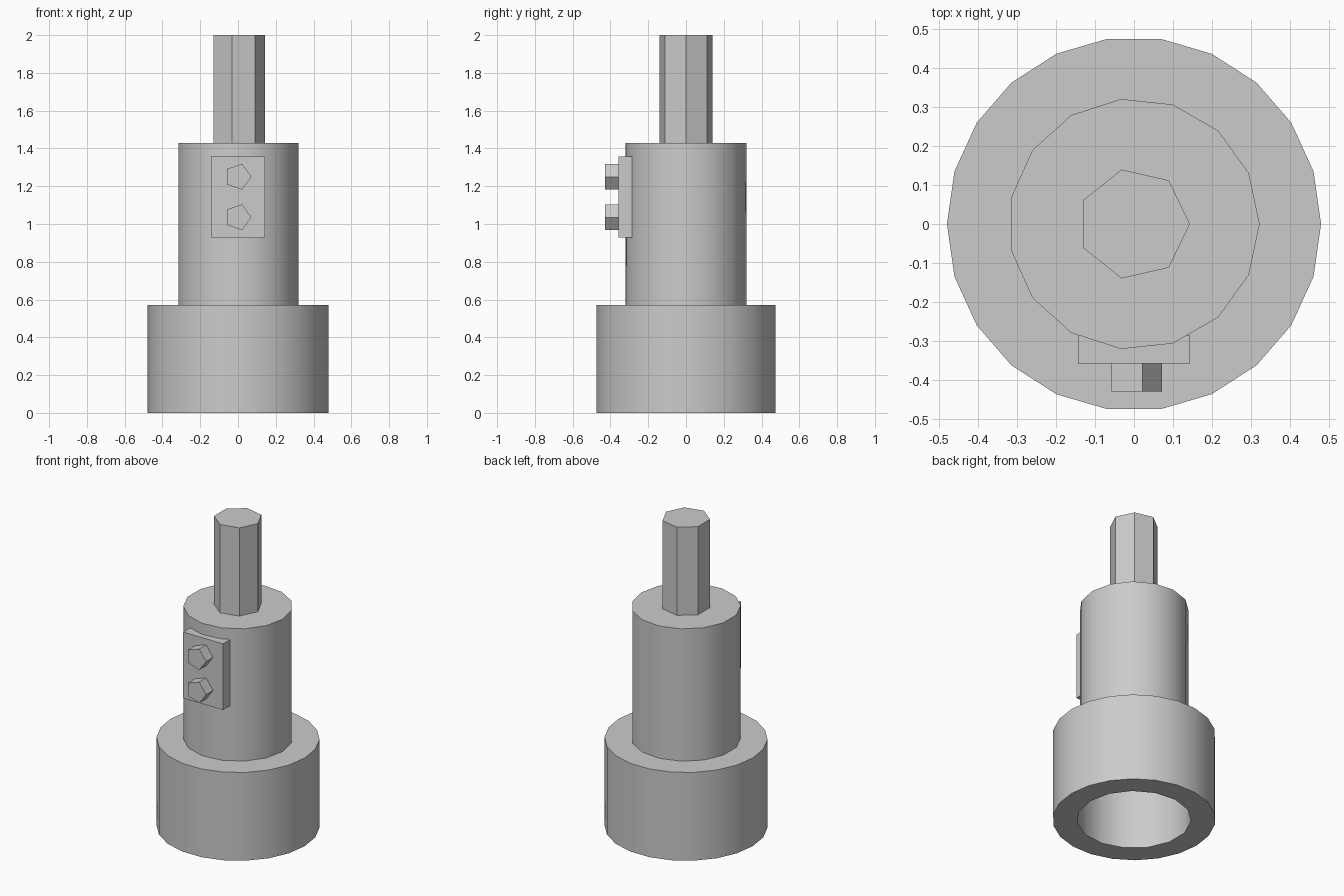
import bpy
import bmesh
from math import cos, sin, tau, radians
from mathutils import Matrix, Vector

cube = bpy.data.objects.get("Cube")
if cube:
    bpy.data.objects.remove(cube, do_unlink=True)

U = 1 / 14  # one design unit; the model is 28 units tall

grey = bpy.data.materials.new("plain grey")
grey.use_nodes = True
colour = (0.6, 0.6, 0.6, 1)
grey.diffuse_color = colour
grey.node_tree.nodes["Principled BSDF"].inputs["Base Color"].default_value = colour


def finish(name, bm):
    bmesh.ops.recalc_face_normals(bm, faces=bm.faces)
    mesh = bpy.data.meshes.new(name)
    bm.to_mesh(mesh)
    bm.free()
    mesh.materials.append(grey)
    obj = bpy.data.objects.new(name, mesh)
    bpy.context.collection.objects.link(obj)
    return obj


def prism(name, radius, sides, bottom, top, matrix=Matrix()):
    """Upright prism with its first corner on +x, then moved by matrix."""
    bm = bmesh.new()
    ring = [bm.verts.new((radius * U * cos(tau * i / sides),
                          radius * U * sin(tau * i / sides), bottom * U))
            for i in range(sides)]
    face = bm.faces.new(ring)
    copy = bmesh.ops.extrude_face_region(bm, geom=[face], use_keep_orig=True)
    raised = [g for g in copy["geom"] if isinstance(g, bmesh.types.BMVert)]
    bmesh.ops.translate(bm, verts=raised, vec=(0, 0, (top - bottom) * U))
    bm.transform(matrix)
    return finish(name, bm)


def smooth(obj):
    bpy.ops.object.select_all(action="DESELECT")
    obj.select_set(True)
    bpy.context.view_layer.objects.active = obj
    bpy.ops.object.shade_smooth_by_angle(angle=radians(30))


# Wide base with a round socket in its underside
base = prism("base", 6.7, 22, 0, 8)
cutter = prism("socket_cutter", 4.7, 15, -2, 6)
cutter.hide_render = True
cut = base.modifiers.new("socket", "BOOLEAN")
cut.operation = "DIFFERENCE"
cut.solver = "EXACT"
cut.object = cutter
bpy.context.view_layer.objects.active = base
bpy.ops.object.modifier_apply(modifier=cut.name)
bpy.data.objects.remove(cutter, do_unlink=True)
smooth(base)

# Main column and faceted shaft
smooth(prism("column", 4.5, 15, 8, 20))
prism("shaft", 2, 7, 20, 28)

# Mounting plate on the front of the column
bm = bmesh.new()
bmesh.ops.create_cube(bm, size=U)
bmesh.ops.scale(bm, verts=bm.verts, vec=(4, 1, 6))
bmesh.ops.translate(bm, verts=bm.verts, vec=Vector((0, -4.5, 16)) * U)
finish("plate", bm)

# Two five-sided studs pointing forward from the plate
for name, height in (("lower_stud", 14.5), ("upper_stud", 17.5)):
    place = Matrix.Translation((0, 0, height * U)) @ Matrix.Rotation(radians(90), 4, "X")
    prism(name, 1, 5, 5, 6, place)
